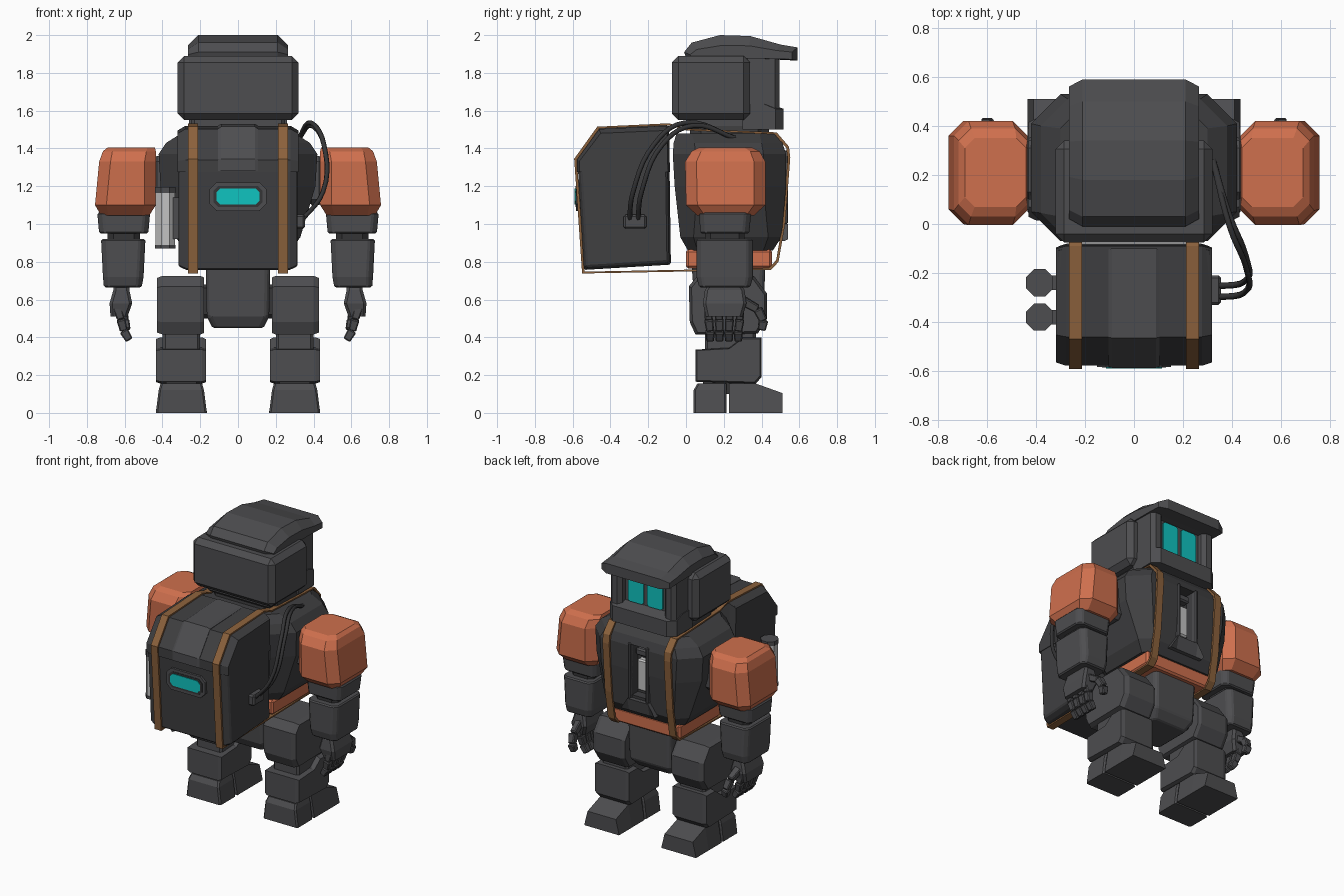
import bpy, bmesh, math
from mathutils import Vector

def mat(name, r, g, b):
    m = bpy.data.materials.new(name)
    m.diffuse_color = (r, g, b, 1)
    return m

GREY = mat("dark_grey", 0.075, 0.075, 0.08)
COAL = mat("charcoal", 0.05, 0.05, 0.053)
ORANGE = mat("orange", 0.62, 0.16, 0.075)
BROWN = mat("brown_leather", 0.26, 0.12, 0.045)
CYAN = mat("cyan_glow", 0.005, 0.55, 0.53)
LIGHT = mat("light_grey", 0.55, 0.55, 0.55)
RUBBER = mat("black_rubber", 0.035, 0.035, 0.037)

def finish(name, bm, m, bevel=0):
    bmesh.ops.recalc_face_normals(bm, faces=bm.faces)
    me = bpy.data.meshes.new(name)
    bm.to_mesh(me)
    bm.free()
    me.materials.append(m)
    ob = bpy.data.objects.new(name, me)
    bpy.context.collection.objects.link(ob)
    if bevel:
        b = ob.modifiers.new("bevel", "BEVEL")
        b.width, b.segments, b.limit_method = bevel, 1, "ANGLE"
        b.angle_limit = math.radians(25)
    return ob

def skin(name, m, rings, bevel=0, caps=True, cyclic=False):
    """Joins rings of points with quads."""
    bm = bmesh.new()
    vs = [[bm.verts.new(p) for p in r] for r in rings]
    n = len(vs[0])
    pairs = list(zip(vs, vs[1:])) + ([(vs[-1], vs[0])] if cyclic else [])
    for a, b in pairs:
        for i in range(n):
            j = (i + 1) % n
            bm.faces.new((a[i], a[j], b[j], b[i]))
    if caps and not cyclic:
        bm.faces.new(vs[0])
        bm.faces.new(vs[-1])
    return finish(name, bm, m, bevel)

def loft(name, m, rows, bevel=0, s=1):
    """Stacks chamfered rectangles: rows of (z, x0, x1, y0, y1, chamfer)."""
    rings = []
    for z, x0, x1, y0, y1, c in rows:
        rings.append([(s * x, y, z) for x, y in (
            (x0 + c, y0), (x1 - c, y0), (x1, y0 + c), (x1, y1 - c),
            (x1 - c, y1), (x0 + c, y1), (x0, y1 - c), (x0, y0 + c))])
    return skin(name, m, rings, bevel)

def prof(name, m, pts, secs, mid=(0, 0), bevel=0, s=1):
    """Sweeps a (y, z) profile along x: sections of (x, y scale, z scale)."""
    rings = [[(s * x, mid[0] + (y - mid[0]) * a, mid[1] + (z - mid[1]) * b)
              for y, z in pts] for x, a, b in secs]
    return skin(name, m, rings, bevel)

def box(name, m, x0, x1, y0, y1, z0, z1, bevel=0, s=1):
    pts = [(y0, z0), (y1, z0), (y1, z1), (y0, z1)]
    return prof(name, m, pts, [(x0, 1, 1), (x1, 1, 1)], bevel=bevel, s=s)

def beam(name, m, p, q, w, bevel=0.006):
    """Square bar between two points."""
    p, q = Vector(p), Vector(q)
    u = Vector((0, 1, 0))
    v = (q - p).cross(u).normalized()
    u = v.cross(q - p).normalized()
    return skin(name, m, [[c + (u * i + v * j) * w * k for i, j in
                ((1, 1), (1, -1), (-1, -1), (-1, 1))] for c, k in ((p, 0.5), (q, 0.42))], bevel)

# Head: wrap-around shell, inner head, recessed face with eyes, chin, peaked cap
box("head_shell", GREY, -0.32, 0.32, -0.075, 0.34, 1.55, 1.89, 0.035)
box("head_core", GREY, -0.25, 0.25, 0.0, 0.44, 1.5, 1.9, 0.02)
prof("chin", GREY, [(0.3, 1.5), (0.517, 1.5), (0.517, 1.61), (0.44, 1.635), (0.3, 1.635)],
     [(-0.26, 0.8, 1), (-0.21, 1, 1), (0.21, 1, 1), (0.26, 0.8, 1)], (0.3, 1.5))
loft("neck", COAL, [(1.42, -0.25, 0.25, 0.02, 0.44, 0.06), (1.56, -0.25, 0.25, 0.02, 0.44, 0.06)])
cap = [(0.0, 1.88), (0.49, 1.87), (0.59, 1.865), (0.59, 1.935), (0.5, 1.95),
       (0.34, 1.995), (0.18, 2.0), (0.03, 1.96), (-0.01, 1.91)]
prof("cap", GREY, cap, [(-0.265, 0.9, 0.55), (-0.21, 1, 1), (0.21, 1, 1), (0.265, 0.9, 0.55)], (0.3, 1.88))
for s, side in ((1, "right"), (-1, "left")):
    loft(side + "_cheek", GREY, [(z, 0.165, 0.255, 0.3, 0.495, 0.025) for z in (1.52, 1.9)], s=s)
    prof(side + "_eye", CYAN, [(0.445, 1.64), (0.453, 1.64), (0.453, 1.86), (0.445, 1.86)],
         [(0.015, 1, 0.9), (0.03, 1, 1), (0.12, 1, 1), (0.135, 1, 0.9)], (0.445, 1.75), s=s)

# Torso with a chest recess
torso = loft("torso", COAL, [(0.86, -0.28, 0.28, 0.01, 0.46, 0.05), (0.93, -0.33, 0.33, -0.03, 0.505, 0.07),
             (1.2, -0.41, 0.41, -0.06, 0.53, 0.12), (1.37, -0.42, 0.42, -0.07, 0.53, 0.12),
             (1.43, -0.38, 0.38, -0.065, 0.51, 0.11), (1.48, -0.3, 0.3, -0.05, 0.47, 0.08)])
cutter = box("chest_recess_cutter", COAL, -0.06, 0.06, 0.45, 0.6, 1.02, 1.38)
cutter.hide_render = True
cutter.display_type = "WIRE"
bo = torso.modifiers.new("recess", "BOOLEAN")
bo.operation, bo.object = "DIFFERENCE", cutter
bpy.context.view_layer.update()
cut_mesh = bpy.data.meshes.new_from_object(torso.evaluated_get(bpy.context.evaluated_depsgraph_get()))
torso.modifiers.clear()
torso.data = cut_mesh
bpy.data.objects.remove(cutter)
box("chest_plate", LIGHT, -0.04, 0.04, 0.44, 0.49, 1.05, 1.27, 0.01)
box("chest_knob", GREY, -0.045, 0.045, 0.44, 0.5, 1.3, 1.35, 0.01)
for s in (1, -1):
    box("recess_frame", GREY, 0.06, 0.08, 0.5, 0.54, 1.0, 1.39, 0.006, s)
prof("chest_flare", GREY, [(0.49, 0.91), (0.52, 0.91), (0.54, 1.0), (0.5, 1.0)],
     [(-0.13, 1, 0.1), (-0.08, 1, 1), (0.08, 1, 1), (0.13, 1, 0.1)], (0.5, 0.91))
box("waist_belt", ORANGE, -0.27, 0.27, 0.0, 0.455, 0.765, 0.865, 0.012)
loft("pelvis", GREY, [(0.45, -0.135, 0.135, 0.08, 0.36, 0.02), (0.51, -0.165, 0.165, 0.05, 0.41, 0.02),
     (0.78, -0.17, 0.17, 0.03, 0.42, 0.02)], 0.008)

# Backpack with ridge, lid seam, status light, straps
pack = [(-0.54, 0.757), (-0.08, 0.785), (-0.09, 1.52), (-0.46, 1.5), (-0.575, 1.34)]
prof("backpack", COAL, pack, [(-0.315, 0.94, 0.95), (-0.275, 1, 1), (0.275, 1, 1), (0.315, 0.94, 0.95)],
     (-0.3, 1.12), 0.008)
lid = [(-0.578, 1.275), (-0.085, 1.275), (-0.09, 1.52), (-0.46, 1.503), (-0.578, 1.34)]
prof("backpack_lid", COAL, lid, [(-0.319, 0.95, 0.9), (-0.278, 1, 1), (0.278, 1, 1), (0.319, 0.95, 0.9)],
     (-0.3, 1.275))
ridge = [(-0.587, 1.28), (-0.1, 1.28), (-0.1, 1.53), (-0.465, 1.515), (-0.587, 1.345)]
prof("backpack_ridge", GREY, ridge, [(-0.105, 0.98, 0.96), (-0.09, 1, 1), (0.09, 1, 1), (0.105, 0.98, 0.96)],
     (-0.3, 1.28))

def plate(name, m, hx, hz, c, y0, y1):
    """Upright octagonal plate on the backpack."""
    o = [(-hx + c, -hz), (hx - c, -hz), (hx, -hz + c), (hx, hz - c),
         (hx - c, hz), (-hx + c, hz), (-hx, hz - c), (-hx, -hz + c)]
    skin(name, m, [[(x, y, 1.145 + z) for x, z in o] for y in (y0, y1)])

plate("light_frame", GREY, 0.15, 0.075, 0.035, -0.55, -0.583)
plate("light_inset", RUBBER, 0.13, 0.055, 0.025, -0.58, -0.586)
plate("status_light", CYAN, 0.115, 0.042, 0.02, -0.58, -0.59)
loop = [(-0.47, 1.515), (-0.592, 1.345), (-0.55, 0.738), (0.45, 0.757), (0.49, 0.8), (0.525, 1.0),
        (0.552, 1.35), (0.545, 1.41), (0.48, 1.485), (0.0, 1.505), (-0.09, 1.533)]
for s, side in ((1, "right"), (-1, "left")):
    rings = []
    for y, z in loop:
        iy, iz = -0.02 + (y + 0.02) * 0.975, 1.13 + (z - 1.13) * 0.975
        rings.append([(s * 0.213, y, z), (s * 0.265, y, z), (s * 0.265, iy, iz), (s * 0.213, iy, iz)])
    skin(side + "_strap", BROWN, rings, cyclic=True)

# Gas canisters on the left of the pack
for y in (-0.24, -0.38):
    for name, m, r, z0, z1 in (("canister", LIGHT, 0.055, 0.885, 1.165), ("canister_cap", GREY, 0.06, 1.165, 1.195),
                               ("canister_base", GREY, 0.06, 0.87, 0.89)):
        skin(name, m, [[(-0.385 + r * math.cos((k + 0.5) * math.pi / 4), y + r * math.sin((k + 0.5) * math.pi / 4), z)
                        for k in range(8)] for z in (z0, z1)])
    box("canister_rail", GREY, -0.35, -0.3, y - 0.03, y + 0.03, 0.92, 1.14)

# Hoses on the right of the pack
box("hose_socket", GREY, 0.3, 0.355, -0.33, -0.21, 0.975, 1.05, 0.01)
for k in (0, 1):
    cu = bpy.data.curves.new("hose", "CURVE")
    cu.dimensions, cu.bevel_depth, cu.bevel_resolution, cu.resolution_u = "3D", 0.013, 1, 5
    sp = cu.splines.new("BEZIER")
    d = 0.045 * k
    path = [(0.33, -0.3 + d, 1.01), (0.45, -0.28 + d, 1.17), (0.455, -0.17 + d, 1.42),
            (0.39, -0.01 + d, 1.535 - d / 3), (0.32, 0.27, 1.45)]
    sp.bezier_points.add(len(path) - 1)
    for b, p in zip(sp.bezier_points, path):
        b.co = p
        b.handle_left_type = b.handle_right_type = "AUTO"
    cu.materials.append(RUBBER)
    bpy.context.collection.objects.link(bpy.data.objects.new("hose", cu))

# Limbs, built for both sides
thigh = [(0.05, 0.415), (0.02, 0.48), (0.015, 0.67), (0.06, 0.725), (0.36, 0.725), (0.43, 0.63), (0.43, 0.5), (0.38, 0.42)]
shin = [(0.05, 0.165), (0.05, 0.335), (0.23, 0.345), (0.3, 0.4), (0.4, 0.4), (0.4, 0.19), (0.37, 0.155)]
for s, side in ((1, "right_"), (-1, "left_")):
    box(side + "shoulder_joint", GREY, 0.36, 0.46, 0.1, 0.34, 1.1, 1.36, 0.03, s)
    loft(side + "shoulder", ORANGE, [(1.045, 0.47, 0.725, 0.06, 0.36, 0.04), (1.1, 0.435, 0.757, 0.0, 0.42, 0.06),
         (1.33, 0.435, 0.735, -0.005, 0.42, 0.06), (1.385, 0.435, 0.715, 0.03, 0.39, 0.05),
         (1.405, 0.44, 0.69, 0.07, 0.35, 0.04)], s=s)
    loft(side + "upper_arm", GREY, [(0.95, 0.475, 0.735, 0.075, 0.335, 0.03), (1.06, 0.465, 0.745, 0.07, 0.345, 0.03)], 0.008, s)
    loft(side + "elbow", RUBBER, [(0.9, 0.52, 0.69, 0.1, 0.31, 0.03), (0.96, 0.52, 0.69, 0.1, 0.31, 0.03)], s=s)
    loft(side + "forearm", GREY, [(0.665, 0.51, 0.71, 0.07, 0.34, 0.025), (0.72, 0.5, 0.715, 0.055, 0.355, 0.03),
         (0.92, 0.49, 0.725, 0.055, 0.355, 0.03)], 0.008, s)
    loft(side + "palm", GREY, [(0.51, 0.585, 0.675, 0.105, 0.3, 0.015), (0.58, 0.56, 0.68, 0.09, 0.32, 0.015),
         (0.65, 0.575, 0.66, 0.1, 0.31, 0.015), (0.68, 0.575, 0.66, 0.12, 0.29, 0.015)], s=s)
    for i in range(4):
        y = 0.12 + 0.055 * i
        t = 0.2 + (y - 0.2) * 0.9
        knots = [(s * 0.64, y, 0.56), (s * 0.62, y, 0.495), (s * 0.605, t, 0.435), (s * 0.575, t, 0.385)]
        for a, b in zip(knots, knots[1:]):
            beam(side + "finger", GREY, a, b, 0.048)
    thumb = [(s * 0.62, 0.29, 0.6), (s * 0.61, 0.38, 0.55), (s * 0.6, 0.41, 0.49), (s * 0.59, 0.4, 0.44)]
    for a, b in zip(thumb, thumb[1:]):
        beam(side + "thumb", GREY, a, b, 0.05)
    box(side + "hip", RUBBER, 0.13, 0.22, 0.12, 0.34, 0.5, 0.68, 0.02, s)
    prof(side + "thigh", GREY, thigh, [(0.18, 0.95, 0.95), (0.2, 1, 1), (0.4, 1, 1), (0.43, 0.93, 0.93)], (0.22, 0.57), s=s)
    box(side + "knee", GREY, 0.2, 0.4, 0.1, 0.37, 0.3, 0.45, 0.015, s)
    prof(side + "shin", GREY, shin, [(0.17, 0.95, 0.93), (0.19, 1, 1), (0.41, 1, 1), (0.435, 0.95, 0.93)], (0.22, 0.27), s=s)
    box(side + "ankle", RUBBER, 0.22, 0.38, 0.09, 0.32, 0.1, 0.2, s=s)
    loft(side + "heel", GREY, [(0, 0.165, 0.435, 0.04, 0.215, 0.01), (0.12, 0.18, 0.42, 0.04, 0.215, 0.01),
         (0.155, 0.19, 0.41, 0.06, 0.215, 0.01)], s=s)
    prof(side + "toe", GREY, [(0.228, 0), (0.51, 0), (0.51, 0.105), (0.37, 0.155), (0.228, 0.155)],
         [(0.165, 1, 0.05), (0.19, 1, 1), (0.41, 1, 1), (0.435, 1, 0.05)], s=s)
